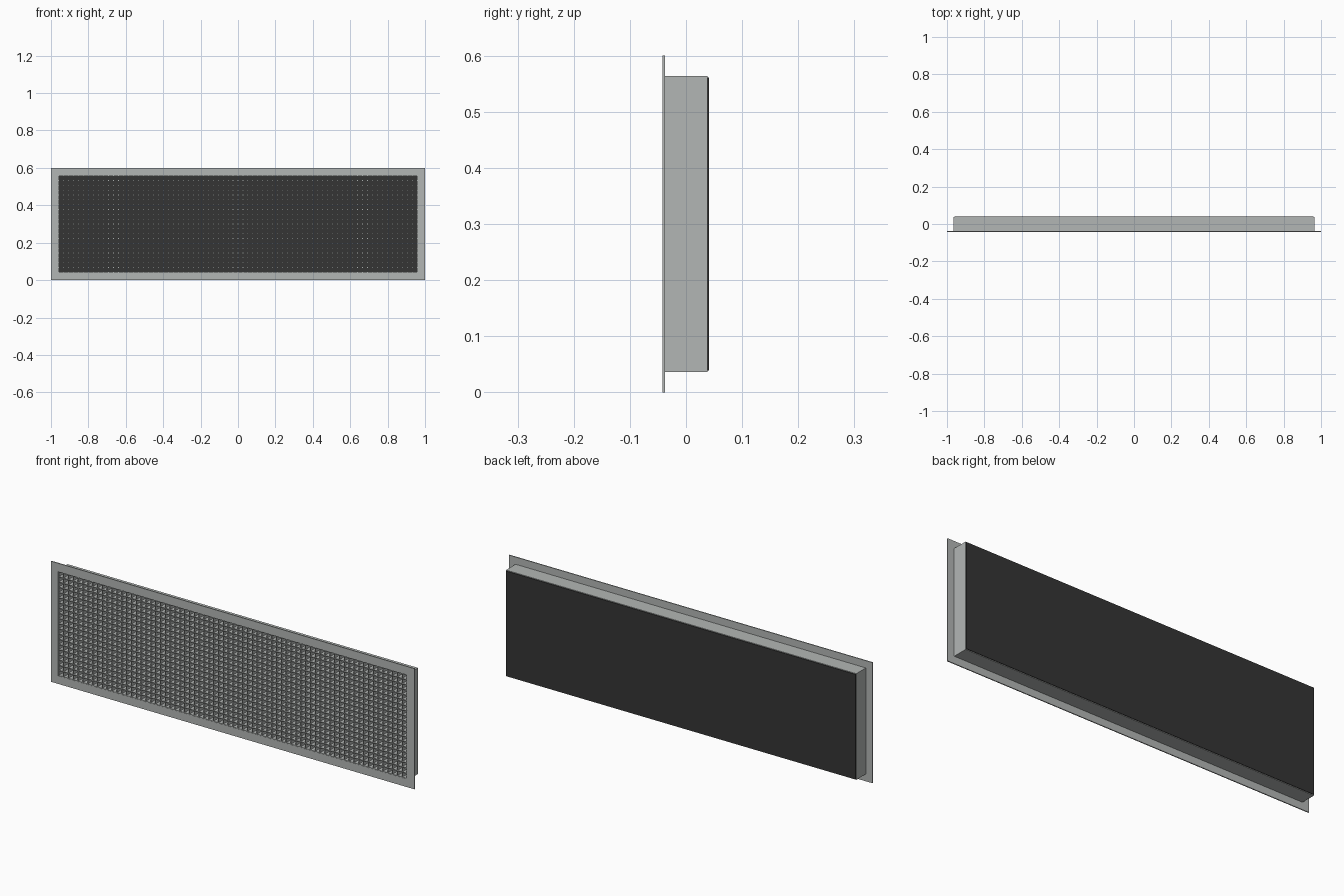
import bpy
import bmesh

cube = bpy.data.objects.get("Cube")
if cube:
    bpy.data.objects.remove(cube, do_unlink=True)


def material(name, color):
    mat = bpy.data.materials.new(name)
    mat.use_nodes = True
    mat.diffuse_color = color
    mat.node_tree.nodes["Principled BSDF"].inputs["Base Color"].default_value = color
    return mat


METAL = material("light grey metal", (0.45, 0.47, 0.46, 1))
DARK = material("dark backing", (0.035, 0.035, 0.035, 1))
MID_Z = 0.3


def finish(name, bm, mat):
    bmesh.ops.recalc_face_normals(bm, faces=bm.faces)
    mesh = bpy.data.meshes.new(name)
    bm.to_mesh(mesh)
    bm.free()
    mesh.materials.append(mat)
    obj = bpy.data.objects.new(name, mesh)
    bpy.context.collection.objects.link(obj)
    return obj


def add_box(bm, x, y0, y1, z, width, height):
    verts = bmesh.ops.create_cube(bm, size=1)["verts"]
    bmesh.ops.scale(bm, vec=(width, y1 - y0, height), verts=verts)
    bmesh.ops.translate(bm, vec=(x, (y0 + y1) / 2, z), verts=verts)


def ring(name, outer, inner, y0, y1):
    """Rectangular tube running along y, given outer and inner half sizes."""
    bm = bmesh.new()
    signs = ((-1, -1), (1, -1), (1, 1), (-1, 1))
    loops = [[bm.verts.new((sx * half[0], y, MID_Z + sz * half[1])) for sx, sz in signs]
             for half, y in ((outer, y0), (outer, y1), (inner, y1), (inner, y0))]
    for k in range(4):
        a, b = loops[k], loops[(k + 1) % 4]
        for i in range(4):
            j = (i + 1) % 4
            bm.faces.new((a[i], a[j], b[j], b[i]))
    return finish(name, bm, METAL)


# Thin front flange and the duct neck behind it
ring("front_flange", (1.0, 0.3), (0.96, 0.26), -0.042, -0.037)
ring("duct_neck", (0.964, 0.264), (0.96, 0.26), -0.037, 0.038)

# Dark plate closing the back
bm = bmesh.new()
add_box(bm, 0, 0.037, 0.041, MID_Z, 1.922, 0.522)
finish("back_plate", bm, DARK)

# Egg-crate core: crossing vertical and horizontal blades
COLUMNS, ROWS, BLADE = 72, 20, 0.003
bm = bmesh.new()
for i in range(COLUMNS + 1):
    x = (i / COLUMNS - 0.5) * (1.92 - BLADE)
    add_box(bm, x, -0.041, 0.0, MID_Z, BLADE, 0.52)
for i in range(ROWS + 1):
    z = MID_Z + (i / ROWS - 0.5) * (0.52 - BLADE)
    add_box(bm, 0, -0.0412, -0.0002, z, 1.92, BLADE)
finish("grille_core", bm, METAL)
